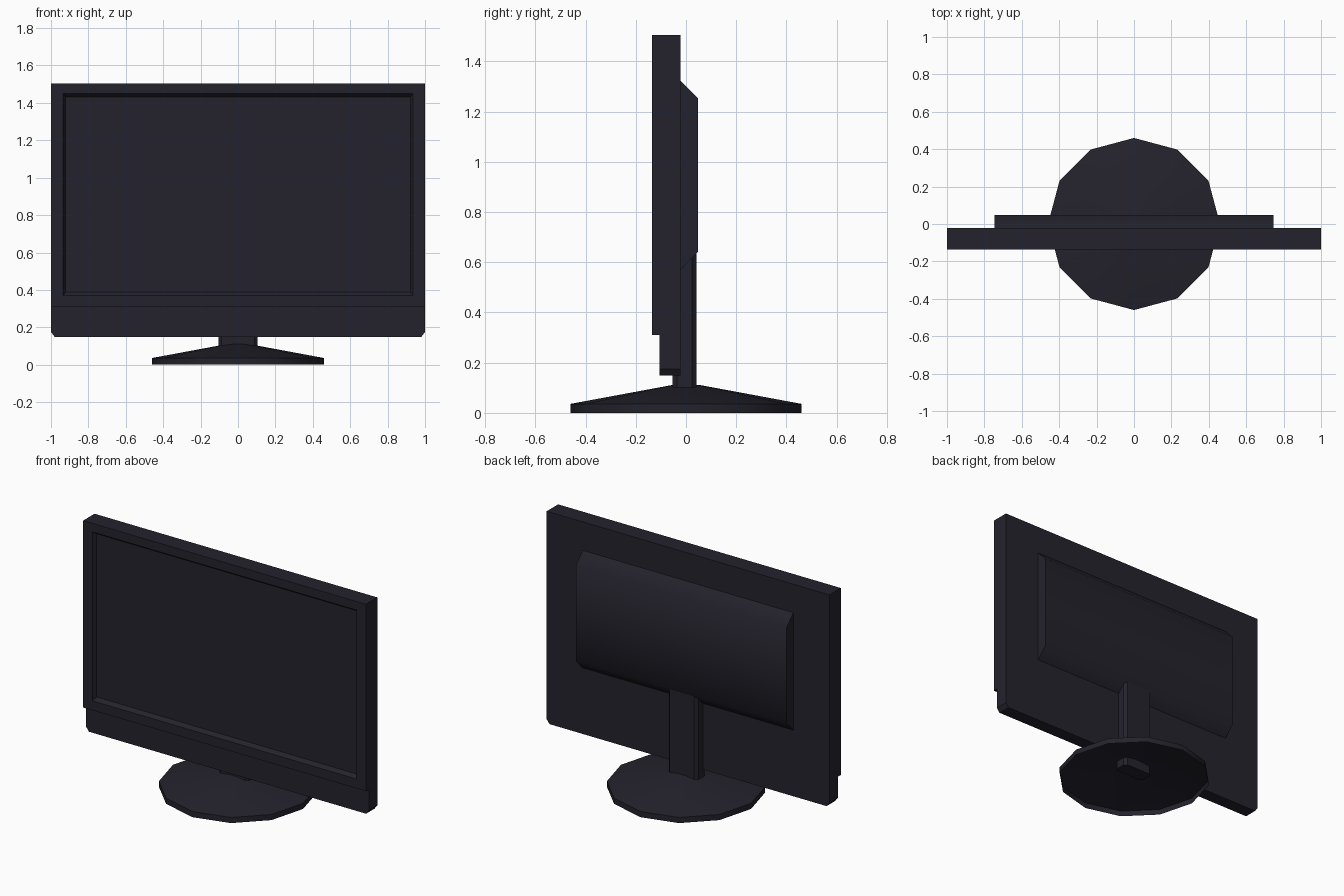
import bpy, bmesh, math

if "Cube" in bpy.data.objects:
    bpy.data.objects.remove(bpy.data.objects["Cube"])

black = bpy.data.materials.new("dark_plastic")
black.diffuse_color = (0.0175, 0.0165, 0.026, 1)
black.use_nodes = True
black.node_tree.nodes["Principled BSDF"].inputs["Base Color"].default_value = black.diffuse_color


def finish(name, bm, smooth=None, fix=True):
    if fix:
        bmesh.ops.recalc_face_normals(bm, faces=bm.faces)
    me = bpy.data.meshes.new(name)
    bm.to_mesh(me)
    bm.free()
    ob = bpy.data.objects.new(name, me)
    bpy.context.collection.objects.link(ob)
    me.materials.append(black)
    if smooth:
        bpy.ops.object.select_all(action='DESELECT')
        ob.select_set(True)
        bpy.context.view_layer.objects.active = ob
        bpy.ops.object.shade_smooth_by_angle(angle=math.radians(smooth))
    return ob


def extrude(name, loop, vec, smooth=None):
    """Closed prism from a planar loop of points."""
    bm = bmesh.new()
    face = bm.faces.new([bm.verts.new(p) for p in loop])
    out = bmesh.ops.extrude_face_region(bm, geom=[face], use_keep_orig=True)
    verts = [g for g in out["geom"] if isinstance(g, bmesh.types.BMVert)]
    bmesh.ops.translate(bm, vec=vec, verts=verts)
    return finish(name, bm, smooth)


def rect(bm, x, z0, z1, y):
    return [bm.verts.new(p) for p in ((-x, y, z0), (x, y, z0), (x, y, z1), (-x, y, z1))]


# Screen housing: nested rectangles from back to front, then into the recessed screen
FRONT, STEP, BACK = -0.136, -0.106, -0.021
bm = bmesh.new()
rings = [rect(bm, 1, 0.31, 1.505, BACK),
         rect(bm, 1, 0.31, 1.505, FRONT),
         rect(bm, 0.935, 0.37, 1.45, FRONT),
         rect(bm, 0.922, 0.388, 1.432, FRONT + 0.025)]
for a, b in zip(rings, rings[1:]):
    for i in range(4):
        j = (i + 1) % 4
        bm.faces.new((a[i], a[j], b[j], b[i]))
bm.faces.new(rings[0])
bm.faces.new(rings[-1])
finish("screen_housing", bm)

# Lower bezel strip, set back, with clipped bottom corners
extrude("lower_bezel",
        [(-1, STEP, 0.31), (-1, STEP, 0.175), (-0.98, STEP, 0.149),
         (0.98, STEP, 0.149), (1, STEP, 0.175), (1, STEP, 0.31)],
        (0, BACK - STEP, 0))

# Rear electronics bulge: trapezoid profile swept across x
extrude("rear_bulge",
        [(-0.745, BACK, 0.572), (-0.745, 0.048, 0.642),
         (-0.745, 0.048, 1.253), (-0.745, BACK, 1.323)],
        (1.49, 0, 0), smooth=50)

# Neck with chamfered corners
X, Y0, Y1, C = 0.104, -0.053, 0.041, 0.017
extrude("stand_neck",
        [(-X, Y0 + C, 0.05), (-X + C, Y0, 0.05), (X - C, Y0, 0.05), (X, Y0 + C, 0.05),
         (X, Y1 - C, 0.05), (X - C, Y1, 0.05), (-X + C, Y1, 0.05), (-X, Y1 - C, 0.05)],
        (0, 0, 0.59))

# Twelve-sided shallow cone foot, hollow underneath
bm = bmesh.new()
N = 12
levels = []
for r, z in ((0.46, 0), (0.46, 0.036), (0.05, 0.112)):
    levels.append([bm.verts.new((r * math.cos(math.tau * i / N), r * math.sin(math.tau * i / N), z))
                   for i in range(N)])
for a, b in zip(levels, levels[1:]):
    for i in range(N):
        j = (i + 1) % N
        bm.faces.new((a[i], a[j], b[j], b[i]))
bm.faces.new(levels[-1])
finish("stand_foot", bm, smooth=35, fix=False)
